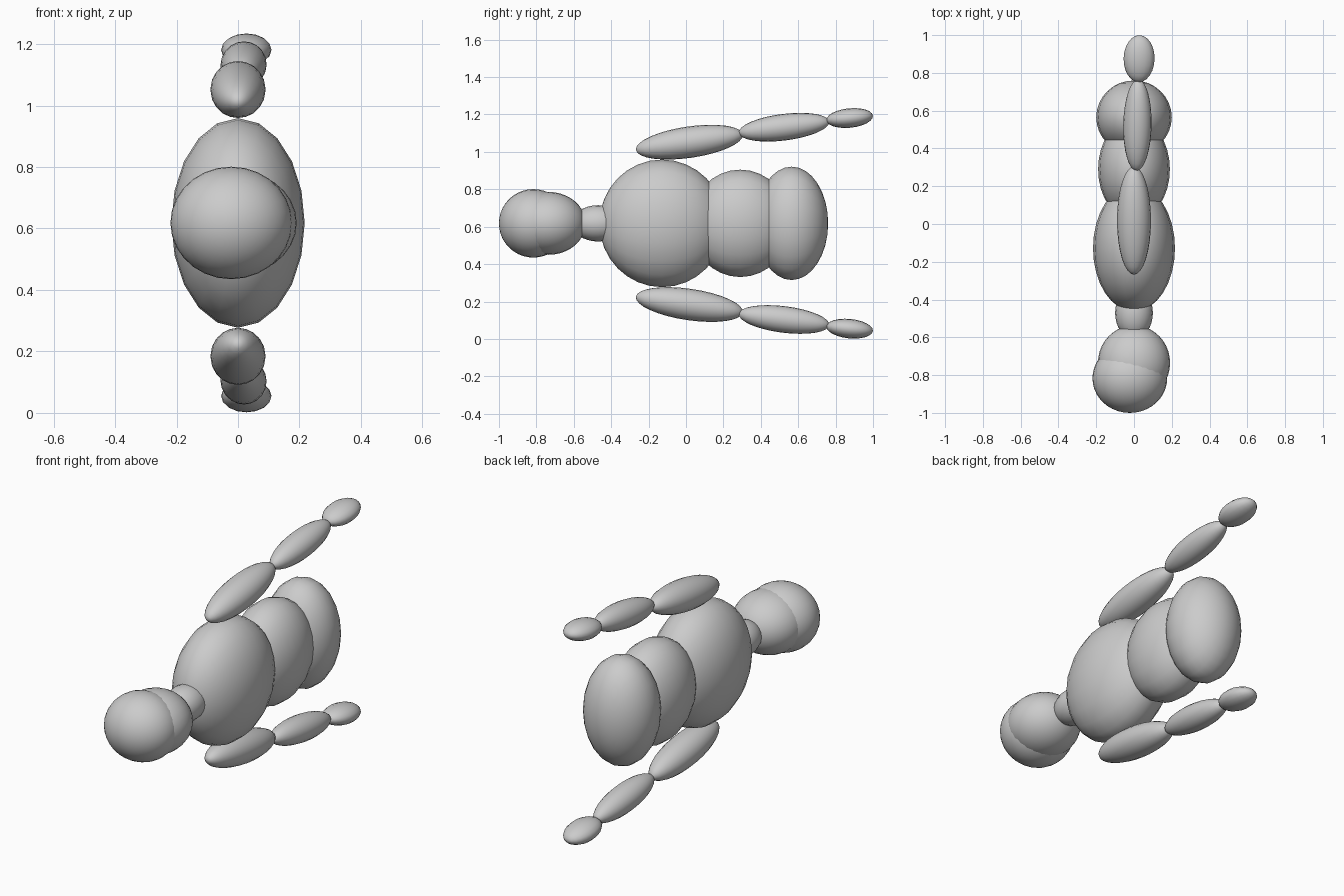
import bpy
from mathutils import Vector, Matrix

if "Cube" in bpy.data.objects:
    bpy.data.objects.remove(bpy.data.objects["Cube"])

MID = 0.618  # height of the body axis

grey = bpy.data.materials.new("plain grey")
grey.diffuse_color = (0.6, 0.6, 0.6, 1)
grey.use_nodes = True
grey.node_tree.nodes["Principled BSDF"].inputs["Base Color"].default_value = grey.diffuse_color


def ellipsoid(name, centre, radii, direction=(0, 1, 0), segments=20, rings=16):
    """Smooth ellipsoid, pole along direction; radii = (across x, along, across z)."""
    d = Vector(direction).normalized()
    x = Vector((1, 0, 0))
    x = (x - d * x.dot(d)).normalized()
    rot = Matrix((x, d.cross(x), d)).transposed().to_4x4()
    bpy.ops.mesh.primitive_uv_sphere_add(segments=segments, ring_count=rings, radius=1)
    ob = bpy.context.object
    ob.name = name
    rx, rl, rz = radii
    ob.data.transform(Matrix.Translation(centre) @ rot @ Matrix.Diagonal((rx, rz, rl, 1)))
    ob.data.materials.append(grey)
    bpy.ops.object.shade_smooth()
    return ob


# Head and neck
ellipsoid("cranium", (-0.022, -0.816, MID), (0.198, 0.184, 0.183), segments=28, rings=20)
ellipsoid("face", (0, -0.735, MID), (0.191, 0.198, 0.168), segments=28, rings=20)
ellipsoid("neck", (0, -0.47, MID), (0.1, 0.14, 0.097))

# Torso
ellipsoid("chest", (0, -0.128, MID), (0.217, 0.335, 0.341))
ellipsoid("abdomen", (0, 0.29, MID), (0.19, 0.27, 0.287))
ellipsoid("pelvis", (0, 0.565, MID), (0.2, 0.195, 0.303))

# Arms, mirrored above and below the body axis
for side, s in (("left", 1), ("right", -1)):
    ellipsoid(side + "_upper_arm", (0, 0.018, MID + s * 0.434),
              (0.09, 0.289, 0.084), (0, 1, s * 0.145))
    ellipsoid(side + "_forearm", (0.018, 0.524, MID + s * 0.514),
              (0.075, 0.244, 0.071), (0.02, 1, s * 0.125))
    ellipsoid(side + "_hand", (0.027, 0.875, MID + s * 0.563),
              (0.082, 0.125, 0.052), (0.02, 1, s * 0.1), 16, 12)
